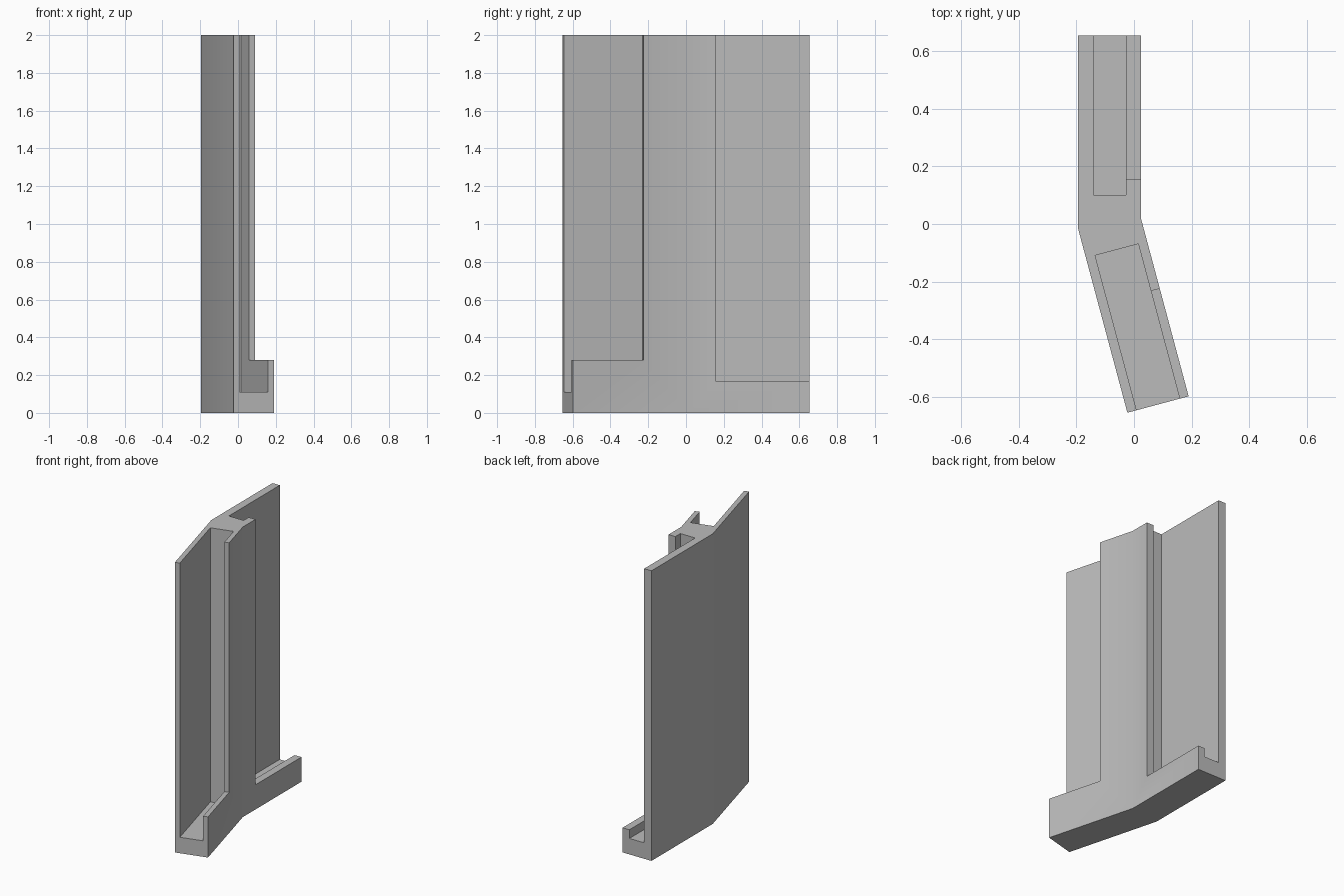
import bpy, bmesh
from math import radians, tan
from mathutils import Matrix, Vector

cube = bpy.data.objects.get("Cube")
if cube:
    bpy.data.objects.remove(cube, do_unlink=True)

HEIGHT = 2.0
WIDTH = 0.22
BEND = radians(15)
CORNER = Vector((-0.195, -0.0125))   # outer bend of the tall wall
BACK_LEN, FRONT_LEN = 0.6675, 0.665
FLOOR = 0.11                         # channel floor height
OVER = 0.2                           # overshoot of cutters


def prism(name, points, z0, z1):
    """Extrude a plan outline from z0 to z1."""
    bm = bmesh.new()
    face = bm.faces.new([bm.verts.new((p[0], p[1], z0)) for p in points])
    top = bmesh.ops.extrude_face_region(bm, geom=[face])
    verts = [v for v in top["geom"] if isinstance(v, bmesh.types.BMVert)]
    bmesh.ops.translate(bm, verts=verts, vec=(0, 0, z1 - z0))
    bmesh.ops.recalc_face_normals(bm, faces=bm.faces)
    mesh = bpy.data.meshes.new(name)
    bm.to_mesh(mesh)
    bm.free()
    obj = bpy.data.objects.new(name, mesh)
    bpy.context.collection.objects.link(obj)
    return obj


def back(across, along):
    return CORNER + Vector((across, along))


def front(across, along):
    return CORNER + Matrix.Rotation(BEND, 2) @ Vector((across, -along))


# Bent, full-height body
inner_bend = CORNER + Vector((WIDTH, WIDTH * tan(BEND / 2)))
body = prism("bent_channel_wall",
             [back(0, BACK_LEN), CORNER, front(0, FRONT_LEN),
              front(WIDTH, FRONT_LEN), inner_bend, back(WIDTH, BACK_LEN)],
             0, HEIGHT)

# Each arm: wall thickness, lip position, channel start, shoulder start, lip height
arms = [("back", back, BACK_LEN, 0.055, 0.168, 0.1125, 0.1675, 0.17),
        ("front", front, FRONT_LEN, 0.033, 0.188, 0.109, 0.278, 0.28)]

cutters = []
for label, place, length, wall, lip, start, shoulder, lip_top in arms:
    end = length + OVER
    # Open channel between wall and lip, then the lowered lip
    for part, a, b, s, z in (("channel", wall, lip, start, FLOOR),
                             ("lip", lip - 0.02, WIDTH + OVER, shoulder, lip_top)):
        outline = [place(a, s), place(b, s), place(b, end), place(a, end)]
        cutter = prism(f"{label}_{part}_cutter", outline, z, HEIGHT + OVER)
        cutter.hide_render = True
        cutters.append(cutter)

bpy.ops.object.select_all(action="DESELECT")
bpy.context.view_layer.objects.active = body
body.select_set(True)
for cutter in cutters:
    mod = body.modifiers.new(cutter.name, "BOOLEAN")
    mod.operation = "DIFFERENCE"
    mod.solver = "EXACT"
    mod.object = cutter
    bpy.ops.object.modifier_apply(modifier=mod.name)
for cutter in cutters:
    bpy.data.objects.remove(cutter, do_unlink=True)

# Single plain grey
grey = bpy.data.materials.new("plain_grey")
grey.use_nodes = True
colour = (0.5, 0.5, 0.5, 1)
grey.diffuse_color = colour
grey.node_tree.nodes["Principled BSDF"].inputs["Base Color"].default_value = colour
body.data.materials.clear()
body.data.materials.append(grey)

bpy.ops.object.shade_smooth_by_angle(angle=radians(30))
